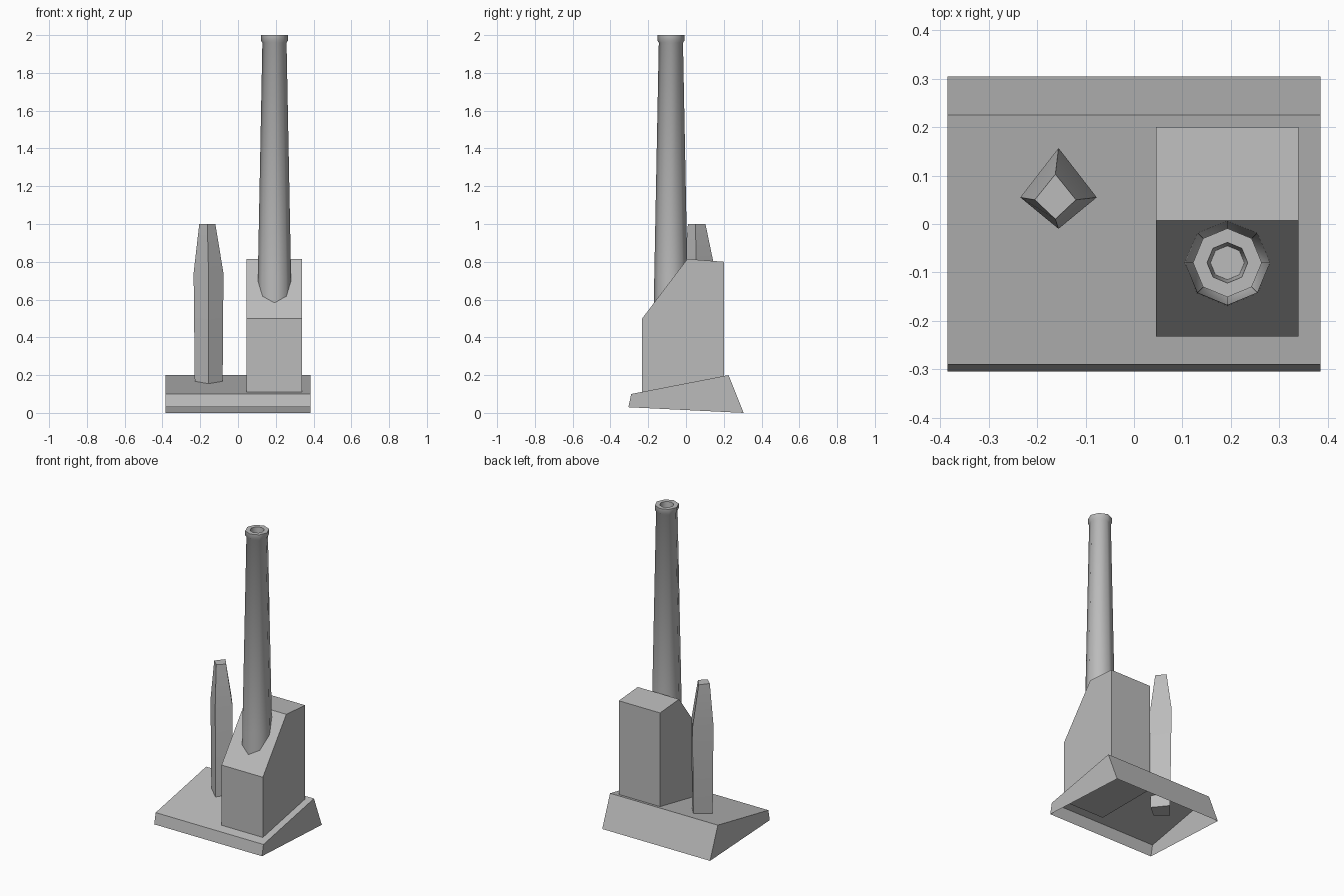
import bpy, bmesh, math

cube = bpy.data.objects.get("Cube")
if cube:
    bpy.data.objects.remove(cube)

grey = bpy.data.materials.new("plain_grey")
grey.use_nodes = True
colour = (0.5, 0.5, 0.5, 1)
grey.diffuse_color = colour
grey.node_tree.nodes["Principled BSDF"].inputs["Base Color"].default_value = colour


def finish(name, bm, smooth_angle=None, recalc=True):
    """Turn a bmesh into a named object with the shared material."""
    if recalc:
        bmesh.ops.recalc_face_normals(bm, faces=bm.faces)
    mesh = bpy.data.meshes.new(name)
    bm.to_mesh(mesh)
    bm.free()
    mesh.materials.append(grey)
    obj = bpy.data.objects.new(name, mesh)
    bpy.context.collection.objects.link(obj)
    if smooth_angle:
        bpy.ops.object.select_all(action='DESELECT')
        obj.select_set(True)
        bpy.context.view_layer.objects.active = obj
        bpy.ops.object.shade_smooth_by_angle(angle=math.radians(smooth_angle))
    return obj


def extrude_profile(name, profile, x0, x1, open_side=None, smooth_angle=None):
    """Sweep a (y, z) outline along x; open_side leaves out one long face."""
    bm = bmesh.new()
    a, b = [[bm.verts.new((x, y, z)) for y, z in profile] for x in (x0, x1)]
    n = len(profile)
    bm.faces.new(a)
    bm.faces.new(b[::-1])
    for i in range(n):
        if i != open_side:
            j = (i + 1) % n
            bm.faces.new((a[i], b[i], b[j], a[j]))
    return finish(name, bm, smooth_angle)


def loft(name, rings, smooth_angle=None):
    """Skin a list of matching point rings and cap both ends."""
    bm = bmesh.new()
    loops = [[bm.verts.new(p) for p in ring] for ring in rings]
    for low, high in zip(loops, loops[1:]):
        for i in range(len(low)):
            j = (i + 1) % len(low)
            bm.faces.new((low[i], low[j], high[j], high[i]))
    bm.faces.new(loops[0][::-1])
    bm.faces.new(loops[-1])
    return finish(name, bm, smooth_angle)


def octagon(r, z, cx=0.193, cy=-0.08):
    return [(cx + r * math.cos(k * math.tau / 8), cy + r * math.sin(k * math.tau / 8), z)
            for k in range(8)]


def diamond(west, east, south, north, z, mid_y):
    mid_x = (west + east) / 2
    return [(east, mid_y, z), (mid_x, north, z), (west, mid_y, z), (mid_x, south, z)]


# Sloping plinth, hollow and open underneath
extrude_profile("sloping_base",
                [(-0.305, 0.03), (-0.29, 0.10), (0.225, 0.20), (0.305, 0.0)],
                -0.385, 0.385, open_side=3)

# Block with a slanted front
extrude_profile("slanted_block",
                [(-0.232, 0.10), (-0.232, 0.50), (0.007, 0.815), (0.2, 0.80), (0.2, 0.10)],
                0.045, 0.34, smooth_angle=30)

# Tall tapered chimney with a collar and a hollow mouth
chimney = [(0.09, 0.50), (0.088, 0.72), (0.064, 1.96), (0.071, 1.97),
           (0.071, 2.0), (0.042, 2.0), (0.035, 1.9)]
loft("chimney", [octagon(r, z) for r, z in chimney], smooth_angle=50)

# Short four-sided pillar with a narrowed top
loft("short_pillar", [
    diamond(-0.228, -0.082, -0.008, 0.145, 0.09, 0.055),
    diamond(-0.235, -0.077, -0.010, 0.157, 0.74, 0.055),
    diamond(-0.205, -0.120, 0.010, 0.103, 1.0, 0.05)], smooth_angle=40)
